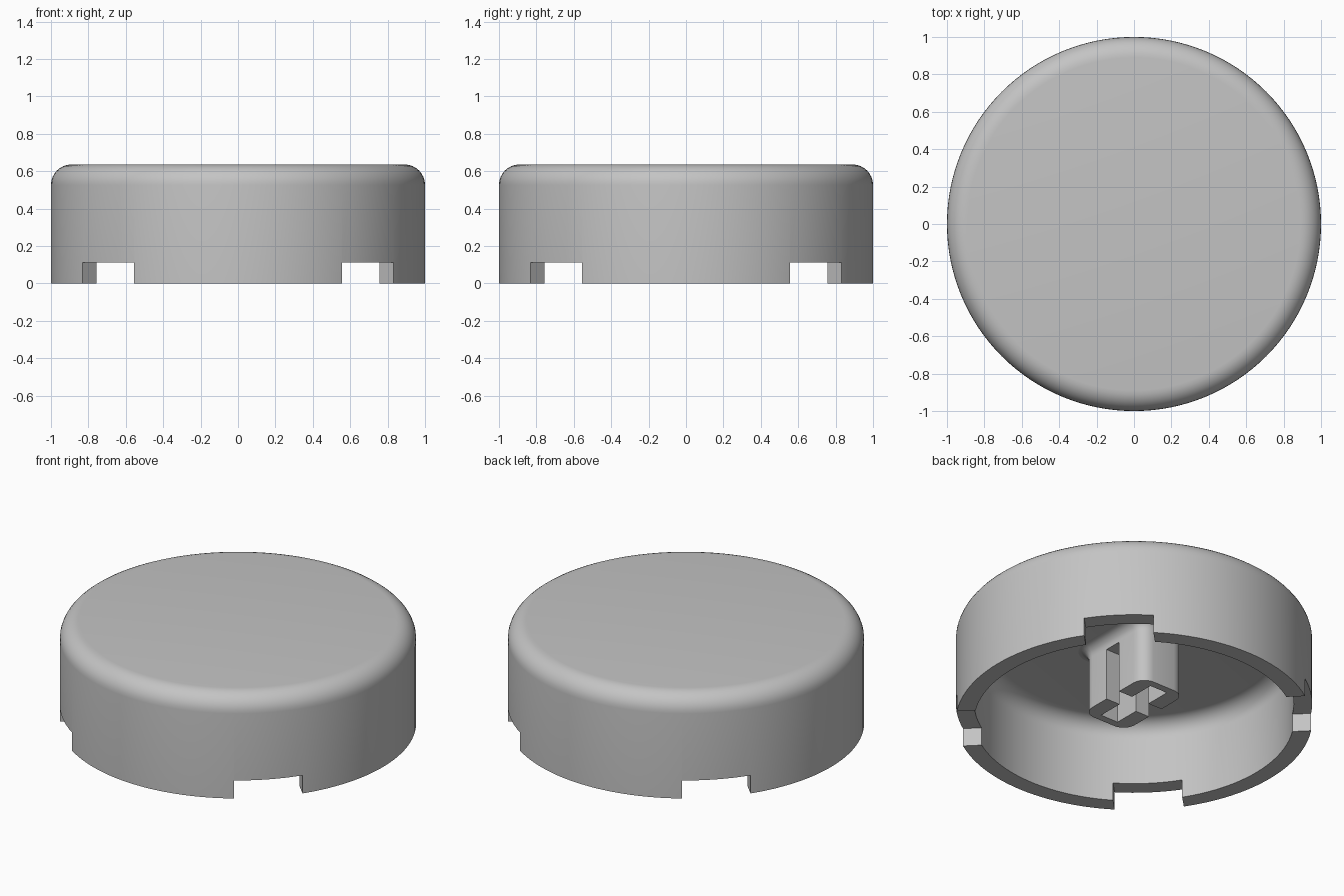
import bpy, bmesh, math
from mathutils import Matrix, Vector

if "Cube" in bpy.data.objects:
    bpy.data.objects.remove(bpy.data.objects["Cube"])

GREY = (0.55, 0.55, 0.55, 1)
mat = bpy.data.materials.new("light grey plastic")
mat.use_nodes = True
mat.diffuse_color = GREY
mat.node_tree.nodes["Principled BSDF"].inputs["Base Color"].default_value = GREY


def make_object(name, bm):
    bmesh.ops.recalc_face_normals(bm, faces=bm.faces)
    mesh = bpy.data.meshes.new(name)
    bm.to_mesh(mesh)
    bm.free()
    mesh.materials.append(mat)
    obj = bpy.data.objects.new(name, mesh)
    bpy.context.collection.objects.link(obj)
    return obj


def arc(cx, cy, radius, start, end, steps=8):
    angles = [math.radians(start + (end - start) * i / steps) for i in range(steps + 1)]
    return [(cx + radius * math.cos(a), cy + radius * math.sin(a)) for a in angles]


def box(name, centre, size, turn=0):
    bm = bmesh.new()
    place = Matrix.Rotation(turn, 4, "Z") @ Matrix.Translation(centre)
    bmesh.ops.create_cube(bm, size=1, matrix=place @ Matrix.Diagonal((*size, 1)))
    return make_object(name, bm)


def activate(obj):
    bpy.ops.object.select_all(action="DESELECT")
    obj.select_set(True)
    bpy.context.view_layer.objects.active = obj


def cut(obj, cutters):
    activate(obj)
    for cutter in cutters:
        cutter.hide_render = True
        mod = obj.modifiers.new("cut", "BOOLEAN")
        mod.operation = "DIFFERENCE"
        mod.solver = "EXACT"
        mod.object = cutter
        bpy.ops.object.modifier_apply(modifier=mod.name)
        bpy.data.objects.remove(cutter)


def smooth(obj):
    activate(obj)
    bpy.ops.object.shade_smooth_by_angle(angle=math.radians(30))


# Round cap shell: outer wall, rounded rim, flat top, hollow inside
TOP, CEILING, OUTER, INNER = 0.636, 0.5, 1.0, 0.897
profile = [(0, TOP)]
profile += arc(OUTER - 0.11, TOP - 0.11, 0.11, 90, 0)
profile += [(OUTER, 0), (INNER, 0)]
profile += arc(INNER - 0.1, CEILING - 0.1, 0.1, 0, 90)
profile += [(0, CEILING)]
bm = bmesh.new()
verts = [bm.verts.new((r, 0, z)) for r, z in profile]
edges = [bm.edges.new(pair) for pair in zip(verts, verts[1:])]
bmesh.ops.spin(bm, geom=verts + edges, cent=(0, 0, 0), axis=(0, 0, 1),
               angle=math.tau, steps=128, use_duplicate=False)
bmesh.ops.remove_doubles(bm, verts=bm.verts, dist=0.0005)
shell = make_object("cap_shell", bm)

# Four notches in the lower rim, on the diagonals
cut(shell, [box("notch_cutter", (1, 0, 0), (0.5, 0.39, 0.224),
                math.radians(45 + 90 * i)) for i in range(4)])
smooth(shell)


# Mounting stem: rounded rectangle column flaring into the ceiling
def rounded_rectangle(half_x, half_y, radius):
    points = []
    corners = [(1, 1), (-1, 1), (-1, -1), (1, -1)]
    for i, (sx, sy) in enumerate(corners):
        points += arc(sx * (half_x - radius), sy * (half_y - radius), radius,
                      90 * i, 90 * i + 90, 6)
    return points


FLARE = 0.06
layers = [(0, 0.11)]
layers += [(FLARE - x, z) for x, z in arc(0, CEILING - FLARE, FLARE, 0, 90, 6)]
layers += [(FLARE, CEILING + 0.03)]
bm = bmesh.new()
rings = []
for grow, z in layers:
    outline = rounded_rectangle(0.155 + grow, 0.26 + grow, 0.08 + grow)
    rings.append([bm.verts.new((x, y, z)) for x, y in outline])
for low, high in zip(rings, rings[1:]):
    for i in range(len(low)):
        bm.faces.new((low[i - 1], low[i], high[i], high[i - 1]))
bm.faces.new(rings[0])
bm.faces.new(rings[-1])
stem = make_object("mounting_stem", bm)

# Cross-shaped socket: one arm is open at both sides, the other is closed
cut(stem, [box("open_slot_cutter", (0, 0, 0.215), (0.45, 0.11, 0.43)),
           box("closed_slot_cutter", (0, 0, 0.215), (0.12, 0.43, 0.43))])
smooth(stem)
